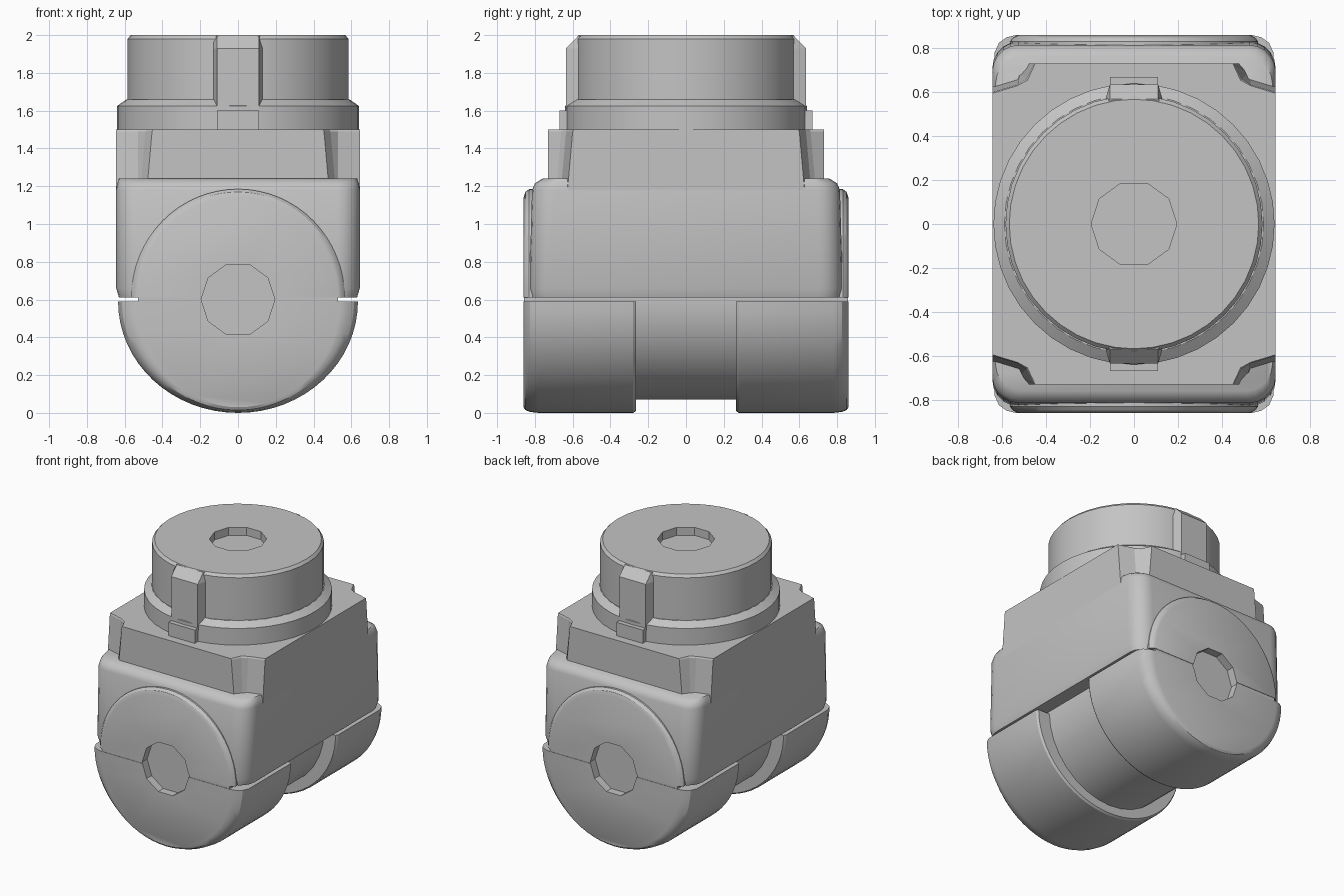
import bpy, bmesh
from math import sin, cos, pi, radians

if "Cube" in bpy.data.objects:
    bpy.data.objects.remove(bpy.data.objects["Cube"], do_unlink=True)

grey = bpy.data.materials.new("plain grey")
grey.use_nodes = True
GREY = (0.55, 0.55, 0.55, 1)
grey.diffuse_color = GREY
grey.node_tree.nodes["Principled BSDF"].inputs["Base Color"].default_value = GREY


def loft(name, rings, angle=30):
    """Skin a closed solid through rings of equal length."""
    bm = bmesh.new()
    loops = [[bm.verts.new(p) for p in ring] for ring in rings]
    n = len(loops[0])
    for a, b in zip(loops, loops[1:]):
        for i in range(n):
            j = (i + 1) % n
            bm.faces.new((a[i], a[j], b[j], b[i]))
    bm.faces.new(loops[0])
    bm.faces.new(loops[-1])
    bmesh.ops.recalc_face_normals(bm, faces=bm.faces)
    mesh = bpy.data.meshes.new(name)
    bm.to_mesh(mesh)
    bm.free()
    mesh.materials.append(grey)
    ob = bpy.data.objects.new(name, mesh)
    bpy.context.collection.objects.link(ob)
    bpy.ops.object.select_all(action="DESELECT")
    ob.select_set(True)
    bpy.context.view_layer.objects.active = ob
    if angle:
        bpy.ops.object.shade_smooth_by_angle(angle=radians(angle))
    return ob


def circle(r, z, n=40):
    return [(r * cos(2 * pi * i / n), r * sin(2 * pi * i / n), z) for i in range(n)]


def arc(rx, rz, y, cz, a0=0, a1=2 * pi, n=32):
    """Arc standing in the xz plane; a half arc closes along its chord."""
    full = abs(a1 - a0) > 6
    count = n if full else n + 1
    return [(rx * cos(a0 + (a1 - a0) * i / n), y, cz + rz * sin(a0 + (a1 - a0) * i / n))
            for i in range(count)]


def rounded(hx, hy, z, r=0.12, seg=5):
    pts = []
    for k, (sx, sy) in enumerate(((1, 1), (-1, 1), (-1, -1), (1, -1))):
        for i in range(seg + 1):
            a = (k + i / seg) * pi / 2
            pts.append((sx * (hx - r) + r * cos(a), sy * (hy - r) + r * sin(a), z))
    return pts


def notched(z, d):
    """Rectangle with its four corners stepped in."""
    q = [(0.645, 0.6 + d), (0.53, 0.635 + d), (0.49 + d, 0.66 + d), (0.455 + d, 0.73)]
    pts = []
    for sx, sy in ((1, 1), (-1, 1), (-1, -1), (1, -1)):
        corner = q if sx * sy > 0 else q[::-1]
        pts += [(sx * x, sy * y, z) for x, y in corner]
    return pts


def cut(targets, cutter):
    for ob in targets:
        mod = ob.modifiers.new("recess", "BOOLEAN")
        mod.operation = "DIFFERENCE"
        mod.solver = "EXACT"
        mod.object = cutter
        bpy.context.view_layer.objects.active = ob
        bpy.ops.object.modifier_apply(modifier=mod.name)
    bpy.data.objects.remove(cutter, do_unlink=True)


# Main housing and the stepped shoulder on top of it
body = loft("housing", [rounded(0.63, 0.825, 0.61), rounded(0.645, 0.83, 0.66),
                        rounded(0.645, 0.815, 1.18), rounded(0.64, 0.8, 1.215),
                        rounded(0.63, 0.76, 1.24)], 40)
loft("shoulder", [notched(1.15, 0.03), notched(1.49, 0), notched(1.5, -0.005)], 0)

# Horizontal pivot, open in the middle
core = loft("pivot_core", [arc(0.53, 0.53, -0.857, 0.6), arc(0.53, 0.53, 0.857, 0.6)])

# End caps: a wide half shell below and a raised half disc above
ends = {}
for side, s in (("front", -1), ("back", 1)):
    lower = [(0.625, 0.58, 0.265), (0.635, 0.59, 0.28), (0.635, 0.59, 0.78),
             (0.615, 0.585, 0.825), (0.58, 0.575, 0.85), (0.54, 0.56, 0.86)]
    upper = [(0.565, 0.575, 0.75), (0.565, 0.575, 0.83), (0.55, 0.56, 0.85), (0.53, 0.53, 0.86)]
    ends[s] = [
        loft(side + "_lower_shell", [arc(a, b, s * y, 0.59, pi, 2 * pi) for a, b, y in lower]),
        loft(side + "_upper_disc", [arc(a, b, s * y, 0.61, 0, pi) for a, b, y in upper]),
    ]

# Ten-sided recesses in both pivot faces
for s in (-1, 1):
    cutter = loft("recess_cutter", [arc(0.195, 0.195, s * y, 0.6, n=10) for y in (0.8, 0.95)], 0)
    cutter.hide_render = True
    cut(ends[s] + [core, body], cutter)

# Flanged collar with a shallow recess
loft("collar_flange", [circle(0.64, 1.49), circle(0.64, 1.625), circle(0.59, 1.66)])
collar = loft("collar", [circle(0.585, 1.6), circle(0.585, 1.98), circle(0.568, 2.0)])
cutter = loft("recess_cutter", [circle(0.195, z, 10) for z in (1.94, 2.1)], 0)
cutter.hide_render = True
cut([collar], cutter)

# Locating keys on the collar, front and back
for side, s in (("front", -1), ("back", 1)):
    def key(y, z, inner=0.14, outer=0.11):
        return [(-inner, s * 0.5, z), (inner, s * 0.5, z), (outer, s * y, z), (-outer, s * y, z)]
    loft(side + "_key", [key(0.635, 1.58, 0.15), key(0.635, 1.93, 0.15), key(0.57, 1.995, 0.15)], 0)
    loft(side + "_key_foot", [key(0.67, 1.49, 0.11), key(0.67, 1.6, 0.11)], 0)
